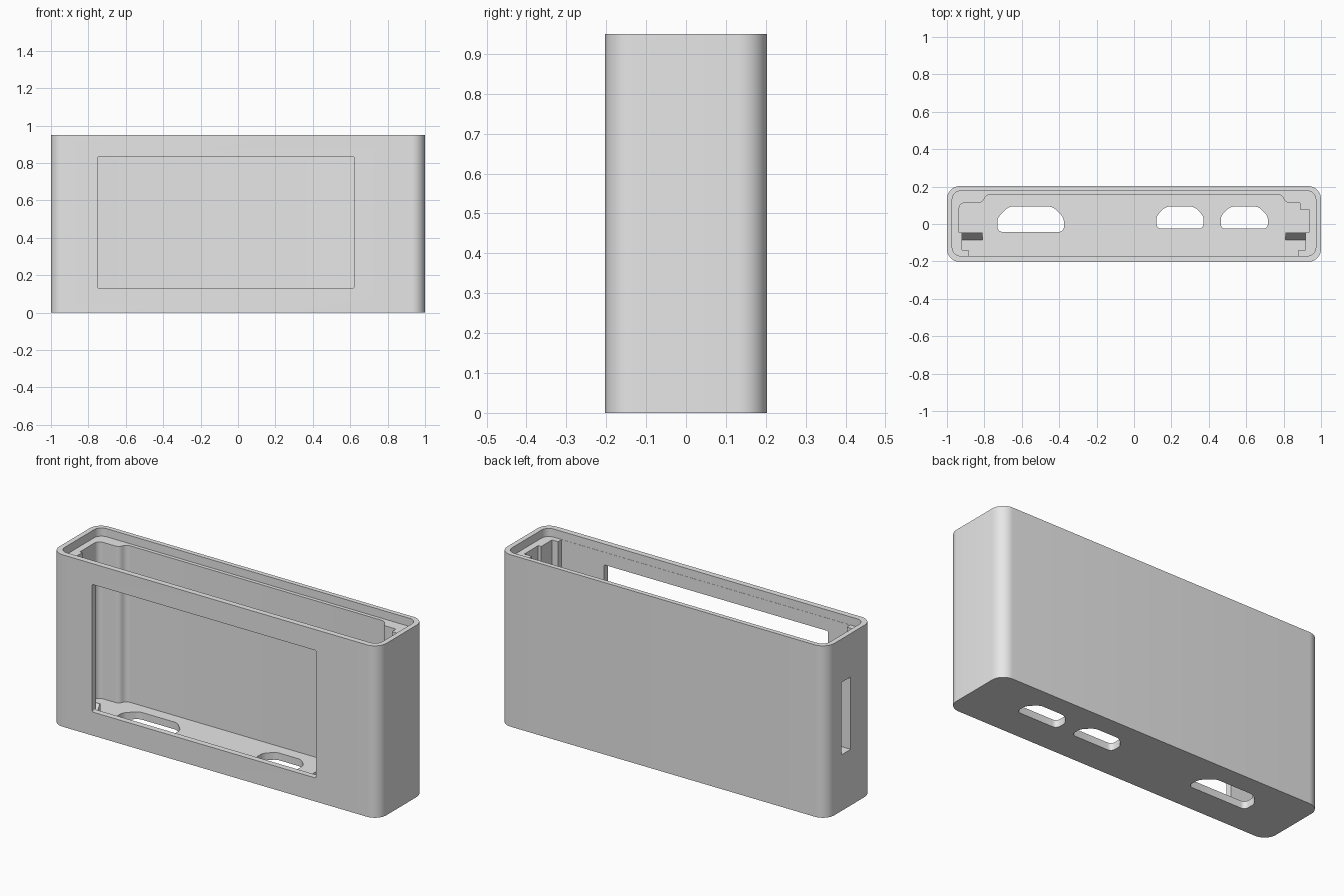
import bpy
import bmesh
from math import pi, sin, cos
from mathutils import Vector

cube = bpy.data.objects.get("Cube")
if cube:
    bpy.data.objects.remove(cube, do_unlink=True)

plastic = bpy.data.materials.new("light_grey_plastic")
plastic.use_nodes = True
GREY = (0.8, 0.8, 0.8, 1)
plastic.diffuse_color = GREY
plastic.node_tree.nodes["Principled BSDF"].inputs["Base Color"].default_value = GREY


def rounded(points, steps=6):
    """Fillet each (x, y, radius) corner; a missing radius stays sharp."""
    out = []
    for i, p in enumerate(points):
        c = Vector(p[:2])
        r = p[2] if len(p) > 2 else 0
        if not r:
            out.append(c)
            continue
        a = (Vector(points[i - 1][:2]) - c).normalized() * r
        b = (Vector(points[(i + 1) % len(points)][:2]) - c).normalized() * r
        for k in range(steps + 1):
            t = pi / 2 * k / steps
            out.append(c + a * (1 - sin(t)) + b * (1 - cos(t)))
    return out


def rect(x0, x1, y0, y1, r=0):
    return [(x0, y0, r), (x1, y0, r), (x1, y1, r), (x0, y1, r)]


def prism(name, points, lo, hi, axis="z", steps=6):
    """Extrude a profile from lo to hi along an axis."""
    place = {"x": lambda u, v, w: (w, u, v),
             "y": lambda u, v, w: (u, w, v),
             "z": lambda u, v, w: (u, v, w)}[axis]
    bm = bmesh.new()
    outline = rounded(points, steps)
    face = bm.faces.new([bm.verts.new(place(p.x, p.y, lo)) for p in outline])
    top = bmesh.ops.extrude_face_region(bm, geom=[face])["geom"]
    verts = [g for g in top if isinstance(g, bmesh.types.BMVert)]
    bmesh.ops.translate(bm, verts=verts, vec=place(0, 0, hi - lo))
    bmesh.ops.recalc_face_normals(bm, faces=bm.faces)
    mesh = bpy.data.meshes.new(name)
    bm.to_mesh(mesh)
    bm.free()
    mesh.materials.append(plastic)
    obj = bpy.data.objects.new(name, mesh)
    bpy.context.collection.objects.link(obj)
    return obj


def activate(obj):
    bpy.ops.object.select_all(action="DESELECT")
    obj.select_set(True)
    bpy.context.view_layer.objects.active = obj


def cut(obj, cutter):
    activate(obj)
    mod = obj.modifiers.new("cut", "BOOLEAN")
    mod.operation = "DIFFERENCE"
    mod.solver = "EXACT"
    mod.object = cutter
    bpy.ops.object.modifier_apply(modifier=mod.name)
    bpy.data.objects.remove(cutter, do_unlink=True)


H, FLOOR, LEDGE = 0.95, 0.04, 0.905

# Outer shell with rounded vertical corners
case = prism("case", rect(-1, 1, -0.203, 0.203, 0.07), 0, H, steps=10)

# Inner cavity with stepped guide rails at both ends
cavity = [
    (-0.885, -0.17), (0.88, -0.17), (0.88, -0.14), (0.917, -0.14),
    (0.917, -0.045), (0.935, -0.045), (0.935, 0.077), (0.887, 0.077),
    (0.887, 0.113), (0.81, 0.113, 0.02), (0.79, 0.157, 0.02),
    (-0.79, 0.157, 0.02), (-0.81, 0.113, 0.02), (-0.935, 0.113, 0.03),
    (-0.935, -0.045), (-0.92, -0.045), (-0.92, -0.14), (-0.885, -0.14),
]
cut(case, prism("cavity_cutter", cavity, FLOOR, 1.1))

# Recessed ledge for a lid
cut(case, prism("lid_cutter", rect(-0.972, 0.972, -0.171, 0.177, 0.045), LEDGE, 1.1))

# Screen window in the front wall
cut(case, prism("window_cutter", rect(-0.75, 0.62, 0.13, 0.835, 0.008),
                -0.3, -0.1, "y"))

# Slot in one end wall
cut(case, prism("slot_cutter", rect(-0.01, 0.07, 0.31, 0.71), -1.1, -0.9, "x"))


# Port openings in the floor, with wide chamfers at the back
def port(x0, x1, y0, y1, chamfer):
    return [(x0, y0, 0.025), (x1, y0, 0.025), (x1, y1 - chamfer, 0.02),
            (x1 - chamfer, y1, 0.02), (x0 + chamfer, y1, 0.02),
            (x0, y1 - chamfer, 0.02)]


for x0, x1, y0, chamfer in ((-0.73, -0.375, -0.042, 0.06),
                            (0.12, 0.372, -0.025, 0.05),
                            (0.464, 0.716, -0.025, 0.05)):
    cut(case, prism("port_cutter", port(x0, x1, y0, 0.093, chamfer), -0.1, 0.1))

activate(case)
bpy.ops.object.shade_smooth_by_angle(angle=pi / 6)

# Small sloped board stops on the floor at each end
wedge = [(-0.085, FLOOR - 0.005), (-0.045, FLOOR - 0.005),
         (-0.045, 0.1), (-0.05, 0.1), (-0.085, FLOOR + 0.005)]
for side, lo, hi in (("right", -0.925, -0.81), ("left", 0.81, 0.922)):
    prism("board_stop_" + side, wedge, lo, hi, "x")
